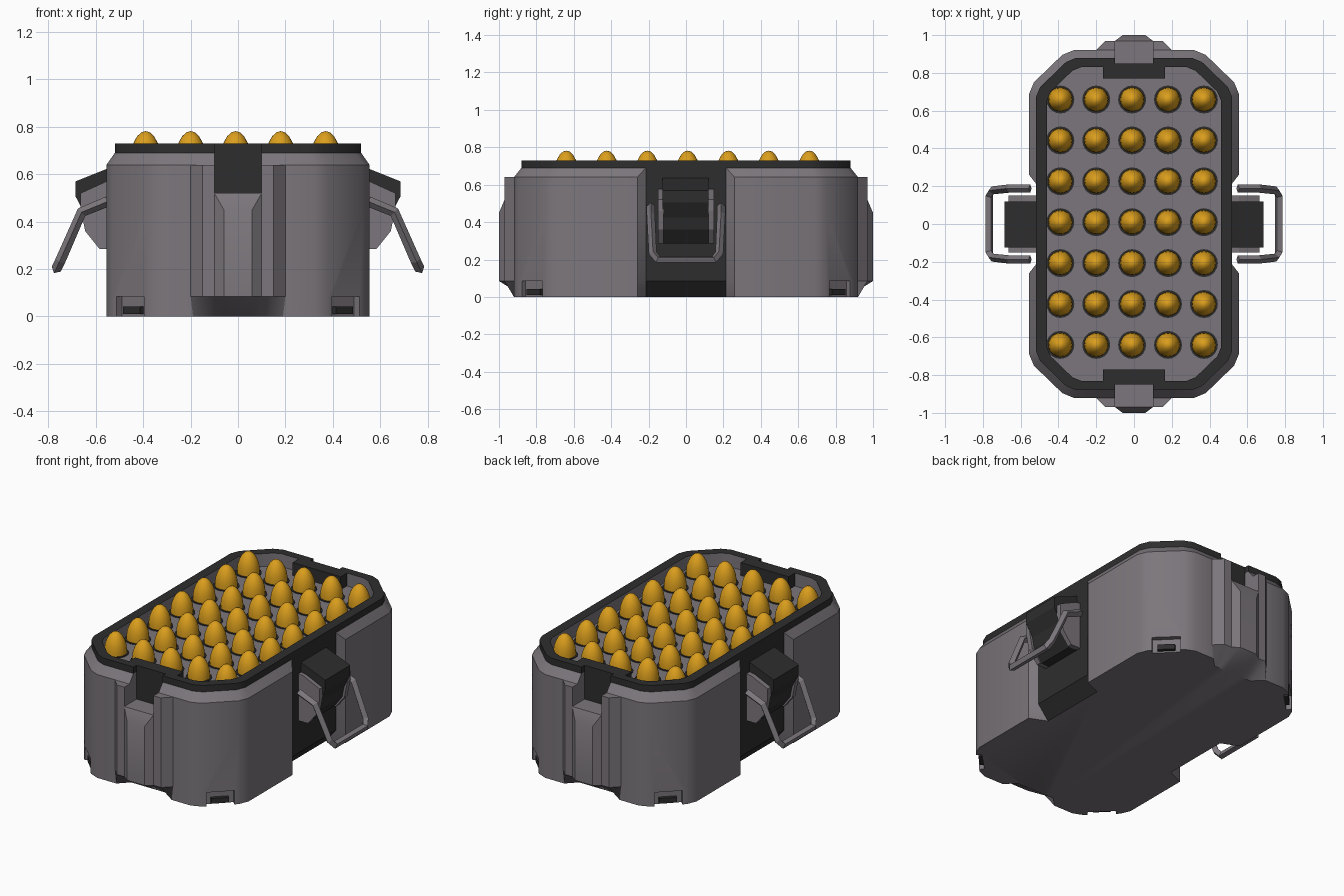
import bpy, bmesh, math
from mathutils import Matrix, Vector

if "Cube" in bpy.data.objects:
    bpy.data.objects.remove(bpy.data.objects["Cube"])


def material(name, rgb):
    m = bpy.data.materials.new(name)
    m.diffuse_color = (*rgb, 1)
    m.use_nodes = True
    m.node_tree.nodes["Principled BSDF"].inputs["Base Color"].default_value = m.diffuse_color
    return m


GREY = material("warm grey", (0.2, 0.182, 0.2))
DARK = material("charcoal", (0.026, 0.027, 0.026))
GOLD = material("brass gold", (0.70, 0.34, 0.012))


def make(name, bm, mats):
    bmesh.ops.recalc_face_normals(bm, faces=bm.faces)
    me = bpy.data.meshes.new(name)
    bm.to_mesh(me)
    bm.free()
    for m in mats:
        me.materials.append(m)
    ob = bpy.data.objects.new(name, me)
    bpy.context.collection.objects.link(ob)
    return ob


def smooth(ob, deg=32):
    bpy.ops.object.select_all(action='DESELECT')
    ob.select_set(True)
    bpy.context.view_layer.objects.active = ob
    bpy.ops.object.shade_smooth_by_angle(angle=math.radians(deg))


# Case: rings lofted upward, over the rim and down to the inner plate
def ring(w, l, notch, ends):
    k = 1 - 2.5 * (0.555 - w)
    q = [(notch, .215), (w, .26 if w > .53 else .215),
         (w, l - .23 * k), (w - .025 * k, l - .17 * k),
         (w - .175 * k, l - .025 * k), (w - .235 * k, l)] + ends
    r = q[::-1]
    return (q + [(-x, y) for x, y in r] + [(-x, -y) for x, y in q]
            + [(x, -y) for x, y in r])


W, L = .555, .92
flange = [(.2, .92), (.15, .97), (.1, .97)]
bar = flange + [(.06, 1.0)]
slot = flange + [(.1, .85)]
tab = [(.165, .83), (.165, .77), (.1, .77), (.09, .77)]
top = [(.2, .88), (.15, .88), (.1, .88), (.1, .85)]
rings = [
    (0, ring(W, L, .45, [(.19, .92), (.13, .86), (.1, .86), (.06, .86)])),
    (.085, ring(W, L, .52, bar)),
    (.45, ring(W, L, .52, bar)),
    (.52, ring(W, L, .52, flange + [(.1, .97)])),
    (.52, ring(W, L, .52, slot)),
    (.64, ring(W, L, .52, slot)),
    (.64, ring(W, L, .52, [(.2, .92), (.15, .92), (.1, .92), (.1, .85)])),
    (.69, ring(.52, .88, .52, top)),
    (.73, ring(.52, .88, .52, top)),
    (.73, ring(.46, .83, .46, tab)),
    (.65, ring(.46, .83, .46, tab)),
]
bm = bmesh.new()
rows = [[bm.verts.new((x, y, z)) for x, y in pts] for z, pts in rings]
n = len(rows[0])
for j in range(len(rows) - 1):
    for i in range(n):
        k = (i + 1) % n
        f = bm.faces.new((rows[j][i], rows[j][k], rows[j + 1][k], rows[j + 1][i]))
        c = f.calc_center_median()
        rim = j in (7, 8)
        side_panel = abs(c.y) < .01 and abs(c.x) > .4 and j < 7
        end_slot = abs(c.x) < .01 and j in (4, 5, 6)
        inner_tab = j == 9 and abs(c.x) < .17 and abs(c.y) > .7
        f.material_index = int(rim or side_panel or end_slot or inner_tab)
bm.faces.new(rows[0])
bm.faces.new(rows[-1])
bmesh.ops.remove_doubles(bm, verts=bm.verts, dist=1e-4)
case = make("case", bm, [GREY, DARK])
smooth(case)


# Boxes set on the four diagonal corners
def corner_boxes(name, width, depth, z0, z1, shift, mat):
    bm = bmesh.new()
    for sx in (1, -1):
        for sy in (1, -1):
            out = Vector((sx, sy, 0)).normalized()
            pos = Vector((sx * .455, sy * .8225, (z0 + z1) / 2)) + out * shift
            m = (Matrix.Translation(pos)
                 @ Matrix.Rotation(math.atan2(sy, sx), 4, 'Z')
                 @ Matrix.Diagonal((depth, width, z1 - z0, 1)))
            bmesh.ops.create_cube(bm, size=1, matrix=m)
    return make(name, bm, [mat])


# Recessed corner slots at the foot
cutter = corner_boxes("corner_slot_cutter", .16, .08, -.05, .085, .01, GREY)
cutter.hide_render = True
cutter.hide_viewport = True
cut = case.modifiers.new("corner slots", 'BOOLEAN')
cut.object = cutter
cut.operation = 'DIFFERENCE'
cut.solver = 'EXACT'
corner_boxes("corner_slot_pads", .1, .025, .01, .042, -.02, DARK)

# Cartridges standing in dark holes
prof = [(.064, .6), (.064, .67), (.06, .705), (.051, .733), (.036, .76),
        (.018, .777), (0, .782)]
bm = bmesh.new()
vs = [bm.verts.new((r, 0, z)) for r, z in prof]
es = [bm.edges.new(p) for p in zip(vs, vs[1:])]
bmesh.ops.spin(bm, geom=vs + es, cent=(0, 0, 0), axis=(0, 0, 1),
               angle=math.tau, steps=20)
bmesh.ops.remove_doubles(bm, verts=bm.verts, dist=1e-4)
first = make("cartridge", bm, [GOLD])
smooth(first, 60)
holes = bmesh.new()
spots = [(-.39 + .19 * i, -.64 + .2165 * j) for i in range(5) for j in range(7)]
for s, (x, y) in enumerate(spots):
    ob = first if s == 0 else first.copy()
    if s:
        bpy.context.collection.objects.link(ob)
    ob.location = (x, y, 0)
    bmesh.ops.create_cone(holes, cap_ends=True, segments=20, radius1=.074,
                          radius2=.074, depth=.006,
                          matrix=Matrix.Translation((x, y, .651)))
make("cartridge_holes", holes, [DARK])


# Side latches: a profile in x-z extruded along y
def slab(name, pts, y0, y1, side, mat):
    bm = bmesh.new()
    f = bm.faces.new([bm.verts.new((side * x, y0, z)) for x, z in pts])
    g = bmesh.ops.extrude_face_region(bm, geom=[f])['geom']
    bmesh.ops.translate(bm, vec=(0, y1 - y0, 0),
                        verts=[v for v in g if isinstance(v, bmesh.types.BMVert)])
    return make(name, bm, [mat])


cheek = [(.5, .58), (.555, .57), (.665, .52), (.665, .46), (.645, .36),
         (.585, .285), (.5, .285)]
core = [(.5, .5), (.65, .46), (.63, .36), (.575, .285), (.5, .285)]
cap = [(.5, .645), (.555, .622), (.685, .57), (.685, .505), (.64, .42), (.5, .42)]
for side, label in ((1, "right"), (-1, "left")):
    slab(label + "_latch_cap", cap, -.125, .12, side, DARK)
    slab(label + "_latch_core", core, -.125, .125, side, DARK)
    for y in (-.15, .12):
        slab(label + "_latch_cheek", cheek, y, y + .03, side, GREY)
    # Wire bail hanging from the latch
    half = [(.55, .188, .485), (.66, .188, .44), (.75, .178, .235), (.767, .15, .2)]
    path = half + [(x, -y, z) for x, y, z in half[::-1]]
    cu = bpy.data.curves.new(label + "_bail", 'CURVE')
    cu.dimensions = '3D'
    cu.bevel_depth = .022
    cu.bevel_resolution = 0
    cu.use_fill_caps = True
    sp = cu.splines.new('POLY')
    sp.points.add(len(path) - 1)
    for p, (x, y, z) in zip(sp.points, path):
        p.co = (side * x, y, z, 1)
    sp.use_smooth = False
    cu.materials.append(GREY)
    bpy.context.collection.objects.link(bpy.data.objects.new(label + "_bail", cu))
